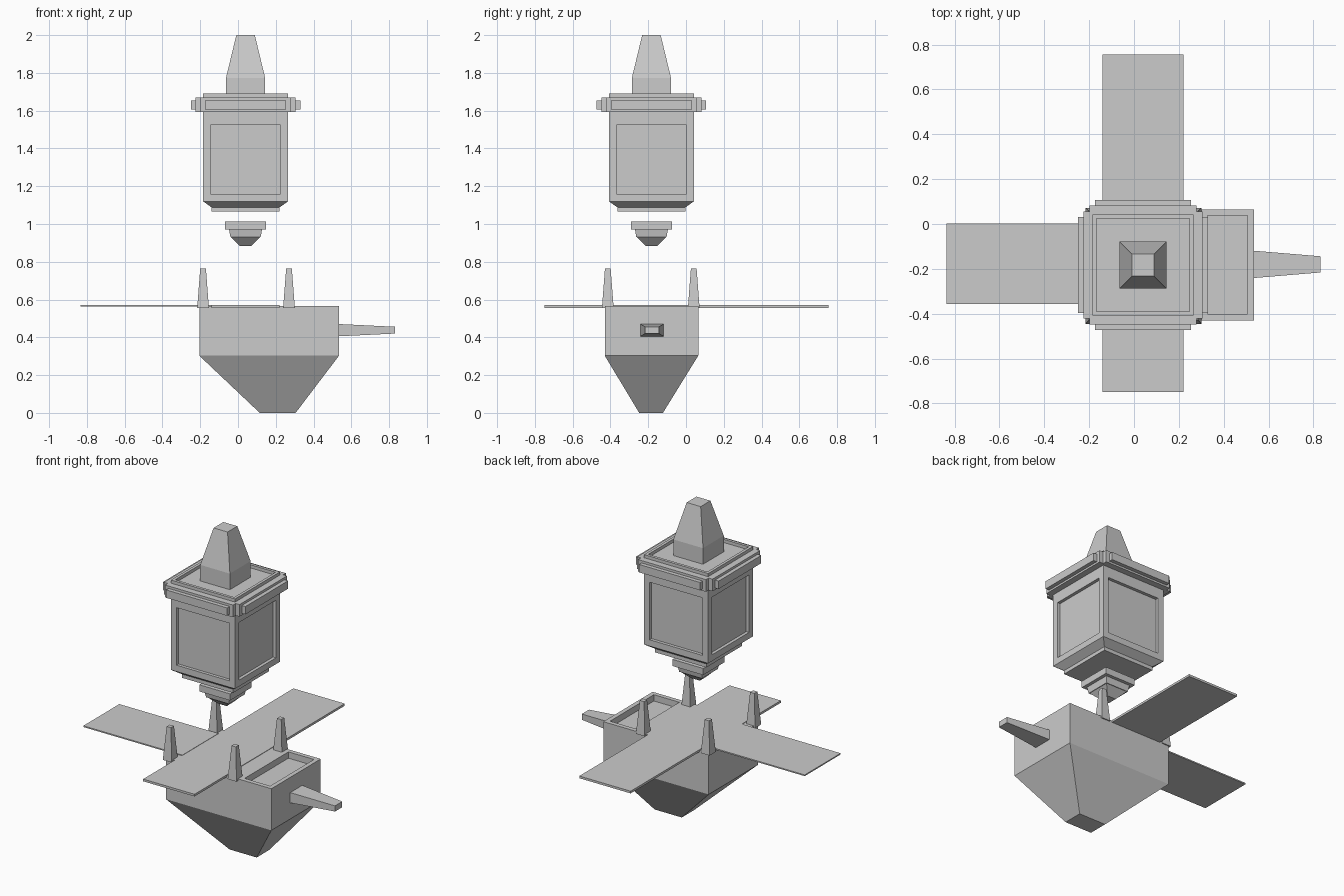
import bpy, bmesh
from mathutils import Vector, Matrix

if "Cube" in bpy.data.objects:
    bpy.data.objects.remove(bpy.data.objects["Cube"])

CX, CY = 0.04, -0.183   # lantern axis


def finish(name, bm):
    bmesh.ops.recalc_face_normals(bm, faces=bm.faces)
    me = bpy.data.meshes.new(name)
    bm.to_mesh(me)
    bm.free()
    ob = bpy.data.objects.new(name, me)
    bpy.context.collection.objects.link(ob)
    return ob


def loft(rings):
    """Stack rectangles (z, x0, x1, y0, y1) into a closed solid."""
    bm = bmesh.new()
    loops = [[bm.verts.new(p) for p in ((a, c, z), (b, c, z), (b, d, z), (a, d, z))]
             for z, a, b, c, d in rings]
    for lo, hi in zip(loops, loops[1:]):
        for i in range(4):
            j = (i + 1) % 4
            bm.faces.new((lo[i], lo[j], hi[j], hi[i]))
    bm.faces.new(loops[0][::-1])
    bm.faces.new(loops[-1])
    bmesh.ops.recalc_face_normals(bm, faces=bm.faces)
    return bm


def square(profile, x=CX, y=CY):
    return loft([(z, x - h, x + h, y - h, y + h) for z, h in profile])


def box(x0, x1, y0, y1, z0, z1):
    return loft([(z0, x0, x1, y0, y1), (z1, x0, x1, y0, y1)])


def recess(bm, face, margin, depth):
    bmesh.ops.inset_region(bm, faces=[face], thickness=margin, use_even_offset=True)
    n = face.normal.copy()
    new = bmesh.ops.extrude_discrete_faces(bm, faces=[face])["faces"]
    bmesh.ops.translate(bm, verts=new[0].verts[:], vec=-n * depth)


# lantern housing with sunken panels and sunken roof
bm = square([(1.065, 0.18), (1.088, 0.18), (1.12, 0.225), (1.565, 0.225), (1.69, 0.225)])
sides = [f for f in bm.faces if 1.3 < f.calc_center_median().z < 1.4]
top = [f for f in bm.faces if f.normal.z > 0.9 and f.calc_center_median().z > 1.6]
for f in sides:
    recess(bm, f, 0.04, 0.02)
for f in top:
    recess(bm, f, 0.018, 0.02)
finish("lantern_housing", bm)

# spire on the roof
finish("spire", square([(1.66, 0.104), (1.772, 0.104), (2.0, 0.049)]))

# collar bars on all four sides
for i in range(4):
    turn = Matrix.Translation((CX, CY, 0)) @ Matrix.Rotation(i * 1.5707963, 4, 'Z')
    for name, half, a, b, z0, z1 in (("collar_", 0.238, -0.265, -0.215, 1.593, 1.67),
                                     ("collar_strip_", 0.214, -0.29, -0.26, 1.605, 1.655)):
        bm = box(-half, half, a, b, z0, z1)
        bm.transform(turn)
        finish(name + str(i + 1), bm)

# floating pendant under the lantern
finish("pendant", square([(0.884, 0.03), (0.93, 0.076), (0.93, 0.08), (0.97, 0.087),
                          (0.97, 0.108), (1.012, 0.108)]))

# hull with tapered keel and a tray sunk in the top at the right
bm = loft([(0.0, 0.115, 0.305, -0.248, -0.122),
           (0.303, -0.205, 0.535, -0.43, 0.065),
           (0.567, -0.205, 0.535, -0.43, 0.065)])
deck = [f for f in bm.faces if f.normal.z > 0.9]
edges = {e for f in deck for e in f.edges}
bmesh.ops.bisect_plane(bm, geom=deck + list(edges) + [v for f in deck for v in f.verts],
                       plane_co=(0.30, 0, 0), plane_no=(1, 0, 0))
bm.normal_update()
tray = max((f for f in bm.faces if f.normal.z > 0.9), key=lambda f: f.calc_center_median().x)
recess(bm, tray, 0.028, 0.04)
finish("hull", bm)

# long cross wing and left wing
finish("cross_wing", box(-0.14, 0.22, -0.75, 0.755, 0.556, 0.57))
finish("left_wing", box(-0.835, -0.14, -0.357, 0.003, 0.564, 0.572))

# corner posts
for i, x in enumerate((-0.185, 0.27)):
    for j, y in enumerate((-0.414, 0.041)):
        finish(f"post_{2 * i + j + 1}", square([(0.555, 0.031), (0.765, 0.015)], x, y))

# tapered arm on the right side, lofted upright then laid along x
bm = loft([(0.52, -0.033, 0.033, -0.062, 0.062), (0.832, -0.018, 0.018, -0.036, 0.036)])
for v in bm.verts:
    v.co = Vector((v.co.z, -0.18 + v.co.y, 0.438 + v.co.x))
finish("side_arm", bm)
